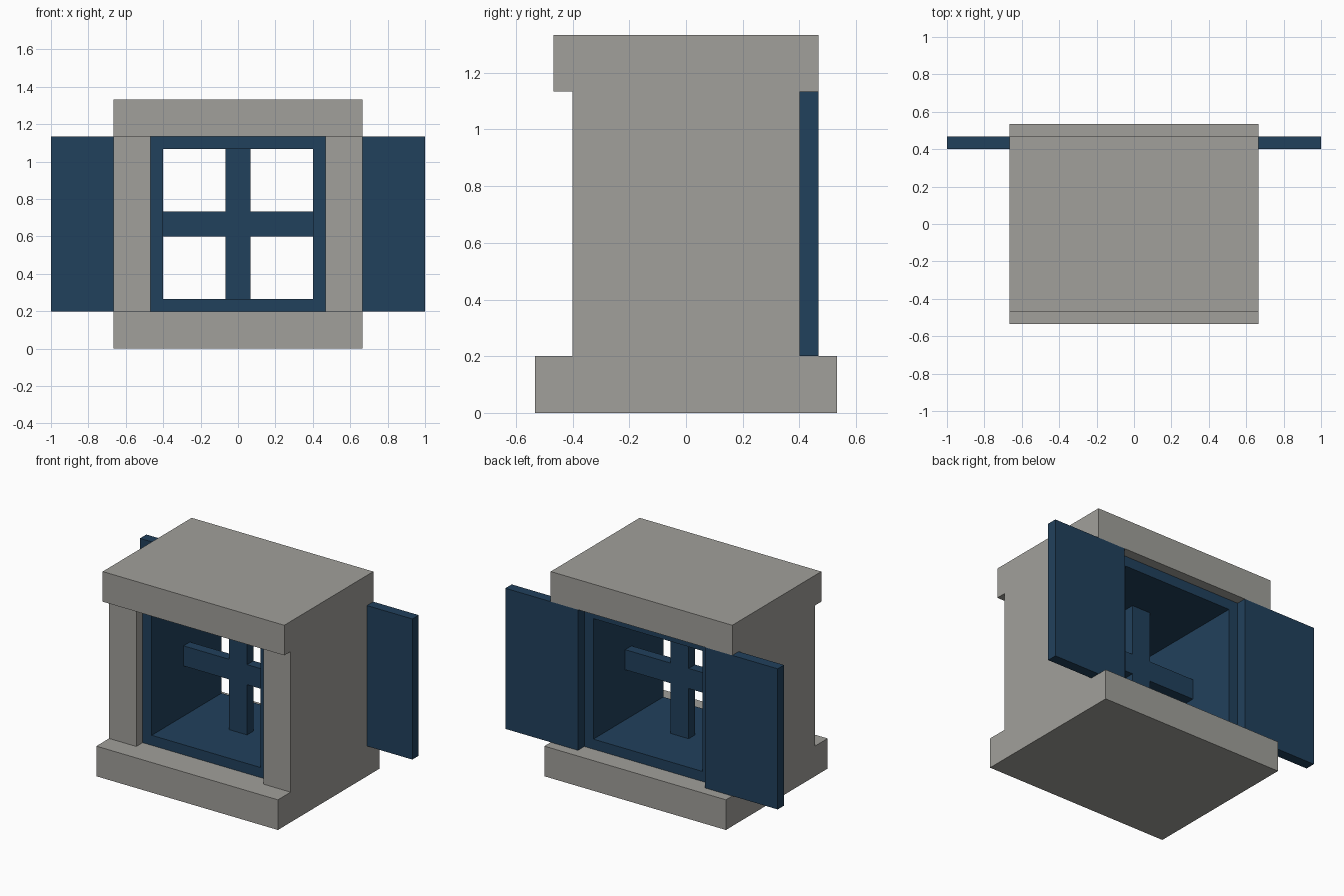
import bpy
import bmesh

if "Cube" in bpy.data.objects:
    bpy.data.objects.remove(bpy.data.objects["Cube"])

U = 1 / 15  # module: every part is a multiple of this


def material(name, rgb):
    m = bpy.data.materials.new(name)
    m.diffuse_color = (*rgb, 1)
    m.use_nodes = True
    m.node_tree.nodes["Principled BSDF"].inputs["Base Color"].default_value = m.diffuse_color
    return m


stone = material("grey stone", (0.356, 0.350, 0.326))
paint = material("dark blue paint", (0.0152, 0.052, 0.107))


def add_object(name, bm, mat):
    bmesh.ops.recalc_face_normals(bm, faces=bm.faces)
    mesh = bpy.data.meshes.new(name)
    bm.to_mesh(mesh)
    bm.free()
    mesh.materials.append(mat)
    obj = bpy.data.objects.new(name, mesh)
    bpy.context.collection.objects.link(obj)
    return obj


def box(name, x, y, z, mat):
    """Box from (min, max) ranges given in modules."""
    bm = bmesh.new()
    bmesh.ops.create_cube(bm, size=1)
    for v in bm.verts:
        v.co = [U * (r[0] if c < 0 else r[1]) for c, r in zip(v.co, (x, y, z))]
    return add_object(name, bm, mat)


def prism(name, outline, y, mat):
    """Closed x-z outline in modules, extruded along y."""
    bm = bmesh.new()
    face = bm.faces.new([bm.verts.new((px * U, y[0] * U, pz * U)) for px, pz in outline])
    ext = bmesh.ops.extrude_face_region(bm, geom=[face])["geom"]
    moved = [g for g in ext if isinstance(g, bmesh.types.BMVert)]
    bmesh.ops.translate(bm, verts=moved, vec=(0, (y[1] - y[0]) * U, 0))
    return add_object(name, bm, mat)


def rect_frame(name, outer, inner, zc, y, mat):
    """Square tube running along y, centred on height zc."""
    bm = bmesh.new()
    corners = [(-1, -1), (1, -1), (1, 1), (-1, 1)]
    rings = [[bm.verts.new((a * h * U, yy * U, (zc + b * h) * U)) for a, b in corners]
             for h, yy in ((outer, y[0]), (outer, y[1]), (inner, y[1]), (inner, y[0]))]
    for k in range(4):
        r, s = rings[k], rings[(k + 1) % 4]
        for i in range(4):
            j = (i + 1) % 4
            bm.faces.new((r[i], r[j], s[j], s[i]))
    return add_object(name, bm, mat)


# Stone surround
box("sill", (-10, 10), (-8, 8), (0, 3), stone)
box("lintel", (-10, 10), (-7, 7), (17, 20), stone)

# Jambs and open shutters on both sides
for side, s in (("left", -1), ("right", 1)):
    box("jamb_" + side, sorted((7 * s, 10 * s)), (-6, 6), (3, 17), stone)
    box("shutter_" + side, sorted((7 * s, 15 * s)), (6, 7), (3, 17), paint)

# Deep window frame, flush with the jambs at the back
rect_frame("window_frame", 7, 6, 10, (-5, 6), paint)

# Cross-shaped glazing bars
quarter = [(1, 6), (1, 1), (6, 1)]
cross = []
for _ in range(4):
    cross += quarter
    quarter = [(b, -a) for a, b in quarter]
prism("glazing_bars", [(a, b + 10) for a, b in cross], (0, 1), paint)
